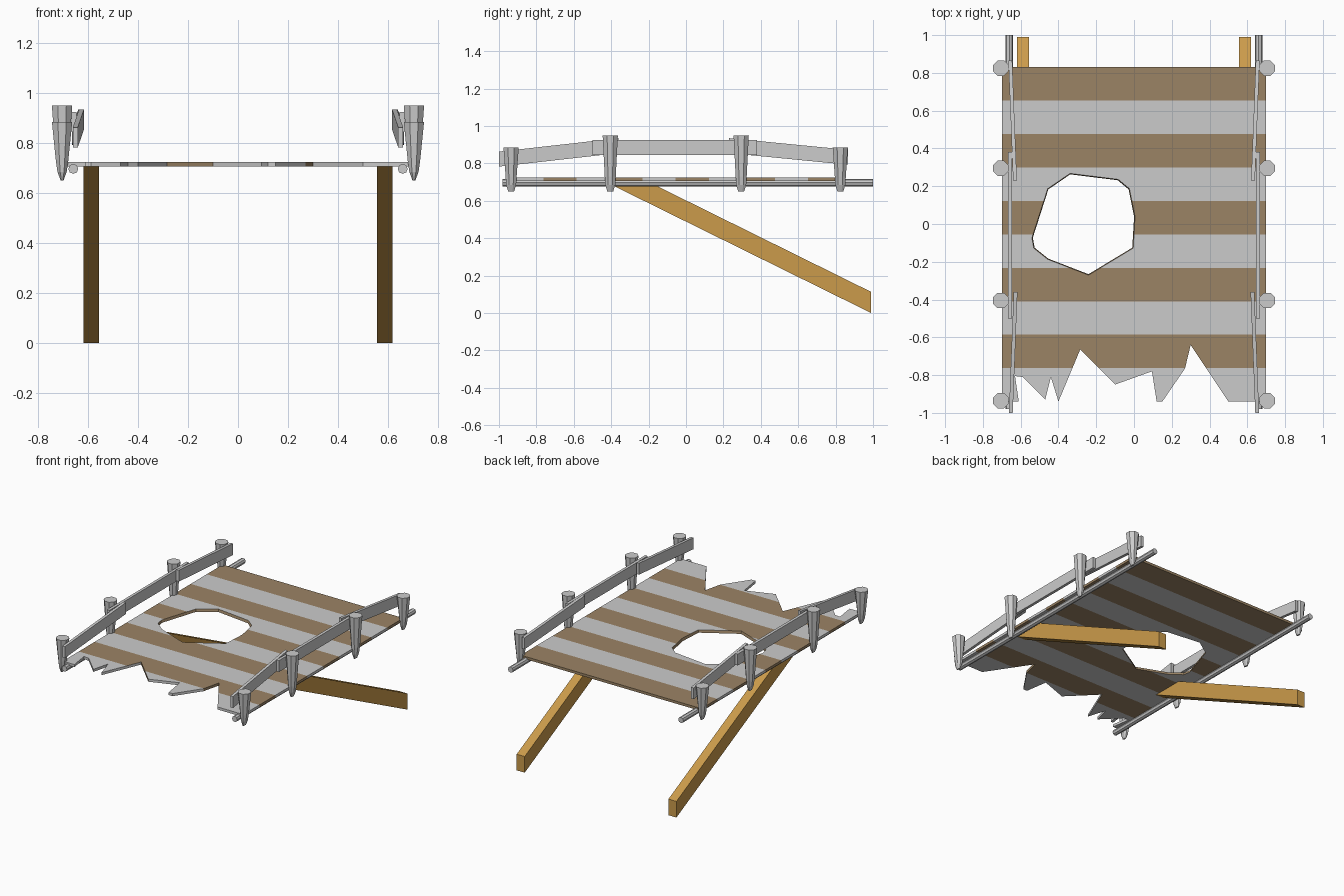
import bpy, bmesh
from math import sin, cos, tau

if "Cube" in bpy.data.objects:
    bpy.data.objects.remove(bpy.data.objects["Cube"])


def material(name, rgb):
    m = bpy.data.materials.new(name)
    m.diffuse_color = (*rgb, 1)
    m.use_nodes = True
    m.node_tree.nodes["Principled BSDF"].inputs["Base Color"].default_value = m.diffuse_color
    return m


grey = material("grey_wood", (0.8, 0.8, 0.8))
brown = material("brown_plank", (0.33, 0.23, 0.13))
tan = material("tan_beam", (0.60, 0.33, 0.07))


def loft(name, rings, mat=None):
    """Skin a list of equal-length point rings and cap both ends."""
    bm = bmesh.new()
    vs = [[bm.verts.new(p) for p in r] for r in rings]
    n = len(vs[0])
    for a, b in zip(vs, vs[1:]):
        for i in range(n):
            j = (i + 1) % n
            bm.faces.new((a[i], a[j], b[j], b[i]))
    bm.faces.new(vs[0])
    bm.faces.new(vs[-1])
    bmesh.ops.recalc_face_normals(bm, faces=bm.faces[:])
    me = bpy.data.meshes.new(name)
    bm.to_mesh(me)
    bm.free()
    ob = bpy.data.objects.new(name, me)
    bpy.context.collection.objects.link(ob)
    if mat:
        me.materials.append(mat)
    return ob


def bar_end(x, y, z, t, h):
    return [(x - t / 2, y, z - h / 2), (x + t / 2, y, z - h / 2),
            (x + t / 2, y, z + h / 2), (x - t / 2, y, z + h / 2)]


def cutter(name, pts, center=(0, 0), shrink=1.0):
    cx, cy = center
    low = [(cx + (x - cx) * shrink, cy + (y - cy) * shrink, 0.69) for x, y in pts]
    return loft(name, [low, [(x, y, 0.74) for x, y in pts]])


# Deck: ten plank strips, overlong at the front so it can be broken off
BACK, STEP = 0.83, 0.177
ys = [BACK - STEP * i for i in range(10)] + [-1.0]
deck = loft("deck", [bar_end(0, y, 0.715, 1.4, 0.018) for y in ys])

# Splintered front edge
front = cutter("front_cutter", [
    (-0.8, -0.94), (-0.61, -0.94), (-0.63, -0.805), (-0.59, -0.81), (-0.47, -0.93),
    (-0.44, -0.81), (-0.40, -0.94), (-0.285, -0.665), (-0.10, -0.85), (0.095, -0.78),
    (0.12, -0.94), (0.15, -0.94), (0.27, -0.765), (0.30, -0.64), (0.50, -0.94),
    (0.8, -0.94), (0.8, -1.1), (-0.8, -1.1)])

# Broken hole
hole = cutter("hole_cutter", [
    (-0.34, 0.272), (-0.08, 0.24), (-0.02, 0.19), (0.01, 0.04), (0.0, -0.13),
    (-0.24, -0.275), (-0.46, -0.19), (-0.535, -0.13), (-0.545, -0.075), (-0.46, 0.19)],
    (-0.27, 0.0), 0.95)

for c in (front, hole):
    mod = deck.modifiers.new(c.name, 'BOOLEAN')
    mod.operation = 'DIFFERENCE'
    mod.solver = 'EXACT'
    mod.object = c
dg = bpy.context.evaluated_depsgraph_get()
cut = bpy.data.meshes.new_from_object(deck.evaluated_get(dg))
deck.modifiers.clear()
deck.data = cut
for c in (front, hole):
    bpy.data.objects.remove(c)

# Alternate plank colours, brown all round the hole
cut.materials.clear()
cut.materials.append(brown)
cut.materials.append(grey)
for p in cut.polygons:
    c = p.center
    in_hole = abs(p.normal.z) < 0.9 and abs(c.x) < 0.6 and -0.4 < c.y < 0.4
    strip = min(9, max(0, int((BACK - c.y) / STEP)))
    p.material_index = 0 if in_hole else strip % 2

for s, side in ((-1, "left"), (1, "right")):
    # Sloping support beams
    prof = [(0.99, 0), (0.99, 0.113), (-0.21, 0.706), (-0.44, 0.706)]
    loft(f"{side}_support_beam",
         [[(s * x, y, z) for y, z in prof] for x in (0.557, 0.619)], tan)

    # Round pole under the deck edge
    loft(f"{side}_edge_pole",
         [[(s * 0.66 + 0.02 * cos(tau * i / 8), y, 0.697 + 0.02 * sin(tau * i / 8))
           for i in range(8)] for y in (-0.98, 1.0)])

    # Sharpened posts
    for k, (y, top) in enumerate(((-0.935, 0.885), (-0.405, 0.95),
                                  (0.295, 0.95), (0.825, 0.885))):
        levels = ((top, 0.044, 0.044), (0.73, 0.027, 0.032),
                  (0.685, 0.02, 0.029), (0.65, 0.006, 0.017))
        loft(f"{side}_post_{k + 1}",
             [[(s * 0.705 + rx * cos(tau * (i + .5) / 8), y + ry * sin(tau * (i + .5) / 8), z)
               for i in range(8)] for z, rx, ry in levels])

    # Three overlapping handrails
    rails = {"front": ((0.652, -1.0, 0.823), (0.627, -0.36, 0.895)),
             "middle": ((0.657, -0.50, 0.885), (0.657, 0.38, 0.885)),
             "back": ((0.630, 0.23, 0.895), (0.655, 0.865, 0.833))}
    for name, ends in rails.items():
        loft(f"{side}_{name}_handrail",
             [bar_end(s * x, y, z, 0.02, 0.08) for x, y, z in ends])
